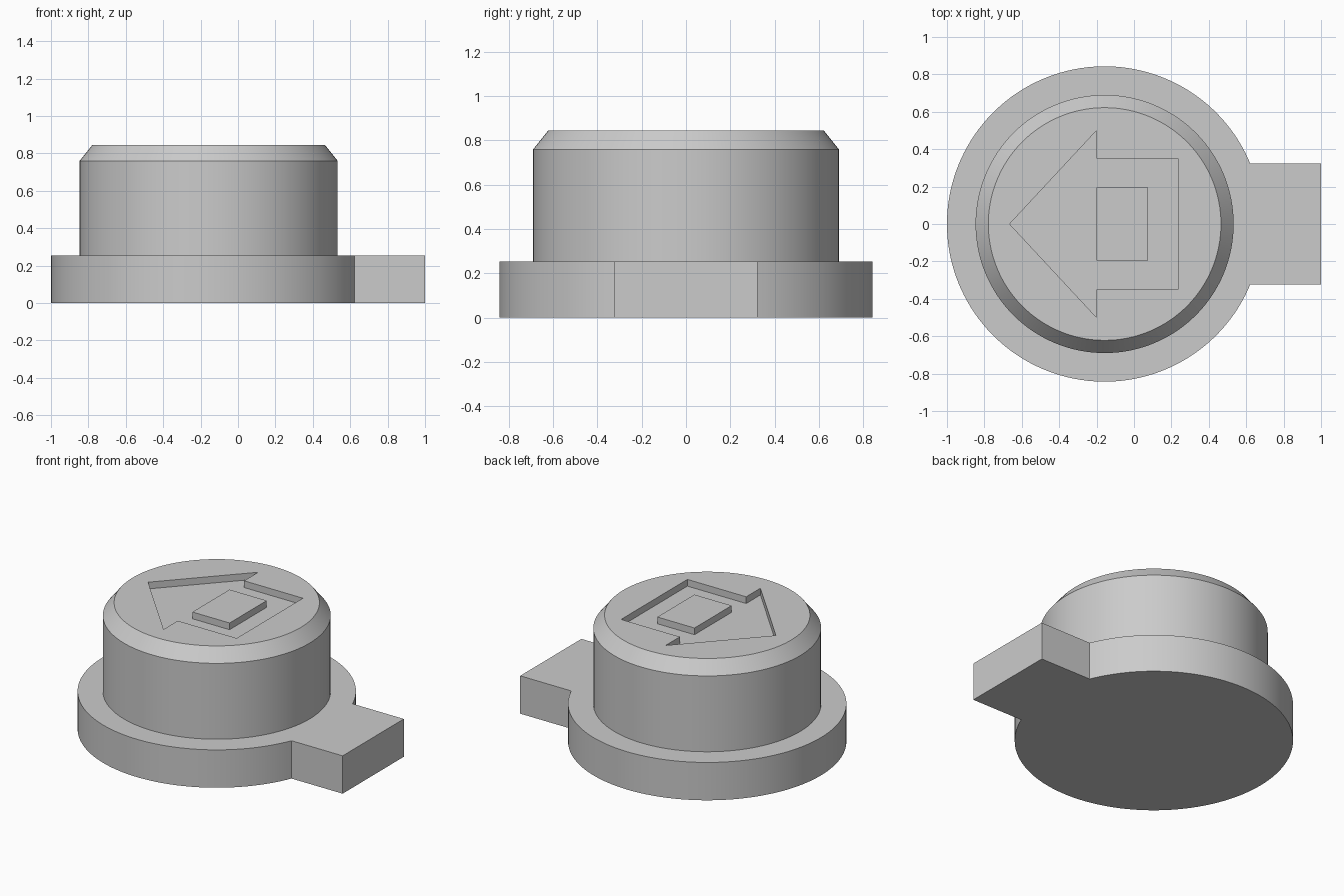
import bpy, bmesh
from math import sin, cos, asin, pi

cube = bpy.data.objects.get("Cube")
if cube:
    bpy.data.objects.remove(cube, do_unlink=True)

CX = -0.157          # axis of the round parts
BASE_R, BASE_TOP = 0.843, 0.253
BODY_R, SHOULDER = 0.69, 0.76
FACE_R, TOP = 0.622, 0.845
FLOOR = TOP - 0.045  # bottom of the arrow recess
TAB_W = 0.323        # half width of the tab
SEG = 128

grey = bpy.data.materials.new("plain grey")
grey.use_nodes = True
colour = (0.6, 0.6, 0.6, 1)
grey.diffuse_color = colour
grey.node_tree.nodes["Principled BSDF"].inputs["Base Color"].default_value = colour


def loft(name, rings):
    """Closed solid through matching rings of points, capped at both ends."""
    bm = bmesh.new()
    loops = [[bm.verts.new(p) for p in ring] for ring in rings]
    n = len(loops[0])
    for low, high in zip(loops, loops[1:]):
        for i in range(n):
            j = (i + 1) % n
            bm.faces.new((low[i], low[j], high[j], high[i]))
    bm.faces.new(loops[0][::-1])
    bm.faces.new(loops[-1])
    bmesh.ops.recalc_face_normals(bm, faces=bm.faces)
    mesh = bpy.data.meshes.new(name)
    bm.to_mesh(mesh)
    bm.free()
    mesh.materials.append(grey)
    ob = bpy.data.objects.new(name, mesh)
    bpy.context.collection.objects.link(ob)
    return ob


def prism(name, outline, z0, z1):
    return loft(name, [[(x, y, z) for x, y in outline] for z in (z0, z1)])


def circle(r, z):
    return [(CX + r * cos(2 * pi * i / SEG), r * sin(2 * pi * i / SEG), z)
            for i in range(SEG)]


def activate(ob):
    bpy.ops.object.select_all(action='DESELECT')
    ob.select_set(True)
    bpy.context.view_layer.objects.active = ob


# Flange: round disc and its tab in one outline
a = asin(TAB_W / BASE_R)
angles = [a + (2 * pi - 2 * a) * i / SEG for i in range(SEG + 1)]
outline = [(CX + BASE_R * cos(t), BASE_R * sin(t)) for t in angles]
outline += [(1, -TAB_W), (1, TAB_W)]
flange = prism("flange_with_tab", outline, 0, BASE_TOP)

# Chamfered round body
body = loft("button_body", [circle(BODY_R, BASE_TOP), circle(BODY_R, SHOULDER),
                            circle(FACE_R, TOP)])

# Arrow recess in the top face
half = [(-0.2, -0.5), (-0.2, -0.35), (0.235, -0.35)]
arrow = [(-0.665, 0)] + half + [(x, -y) for x, y in reversed(half)]
cutter = prism("arrow_cutter", arrow, FLOOR, TOP + 0.1)
cutter.hide_render = True
cut = body.modifiers.new("arrow recess", 'BOOLEAN')
cut.operation = 'DIFFERENCE'
cut.solver = 'EXACT'
cut.object = cutter
activate(body)
bpy.ops.object.modifier_apply(modifier=cut.name)
bpy.data.objects.remove(cutter, do_unlink=True)

# Raised block left standing in the recess
prism("raised_block", [(-0.2, -0.196), (0.075, -0.196), (0.075, 0.196), (-0.2, 0.196)],
      FLOOR, TOP)

# Smooth round walls, crisp edges
for ob in (flange, body):
    activate(ob)
    bpy.ops.object.shade_smooth_by_angle(angle=pi / 6)
